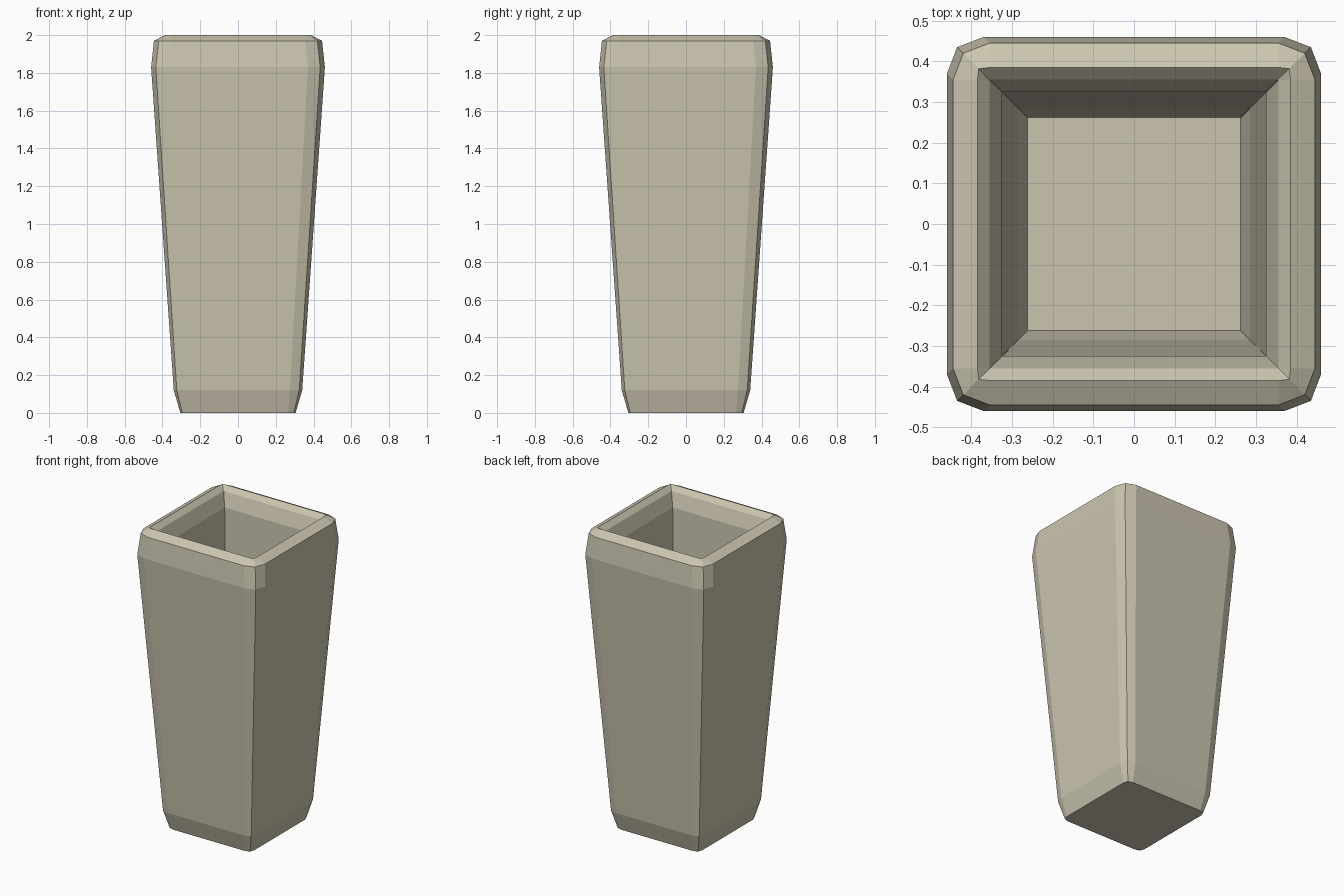
import bpy, bmesh

if "Cube" in bpy.data.objects:
    bpy.data.objects.remove(bpy.data.objects["Cube"])

# single stone colour
stone = bpy.data.materials.new("beige_stone")
stone.diffuse_color = (0.60, 0.56, 0.43, 1.0)
stone.use_nodes = True
stone.node_tree.nodes["Principled BSDF"].inputs["Base Color"].default_value = stone.diffuse_color


def ring(bm, z, h, c, d):
    """Square ring of half width h; corners cut back by c, with a middle point inset by d."""
    corner = [(h, h - c), (h - d, h - d), (h - c, h)]
    verts = []
    for _ in range(4):
        verts += [bm.verts.new((x, y, z)) for x, y in corner]
        corner = [(-y, x) for x, y in corner]  # quarter turn
    return verts


# z, half width, corner cut, corner inset: up the outside, then down the cavity
PROFILE = [
    (0.00, 0.305, 0.040, 0.010),
    (0.12, 0.340, 0.065, 0.016),
    (1.83, 0.460, 0.090, 0.025),
    (1.97, 0.445, 0.090, 0.025),
    (2.00, 0.385, 0.030, 0.003),
    (1.97, 0.355, 0.002, 0.0),
    (1.88, 0.325, 0.002, 0.0),
    (0.25, 0.285, 0.002, 0.0),
    (0.13, 0.262, 0.002, 0.0),
]

# tapered square planter: loft the rings, close underside and cavity floor
bm = bmesh.new()
rings = [ring(bm, *p) for p in PROFILE]
for a, b in zip(rings, rings[1:]):
    n = len(a)
    for i in range(n):
        j = (i + 1) % n
        bm.faces.new((a[i], a[j], b[j], b[i]))
bm.faces.new(rings[0][::-1])
bm.faces.new(rings[-1])
bmesh.ops.remove_doubles(bm, verts=bm.verts[:], dist=0.0025)
bmesh.ops.recalc_face_normals(bm, faces=bm.faces[:])

mesh = bpy.data.meshes.new("planter")
bm.to_mesh(mesh)
bm.free()
mesh.materials.append(stone)
planter = bpy.data.objects.new("planter", mesh)
bpy.context.collection.objects.link(planter)
